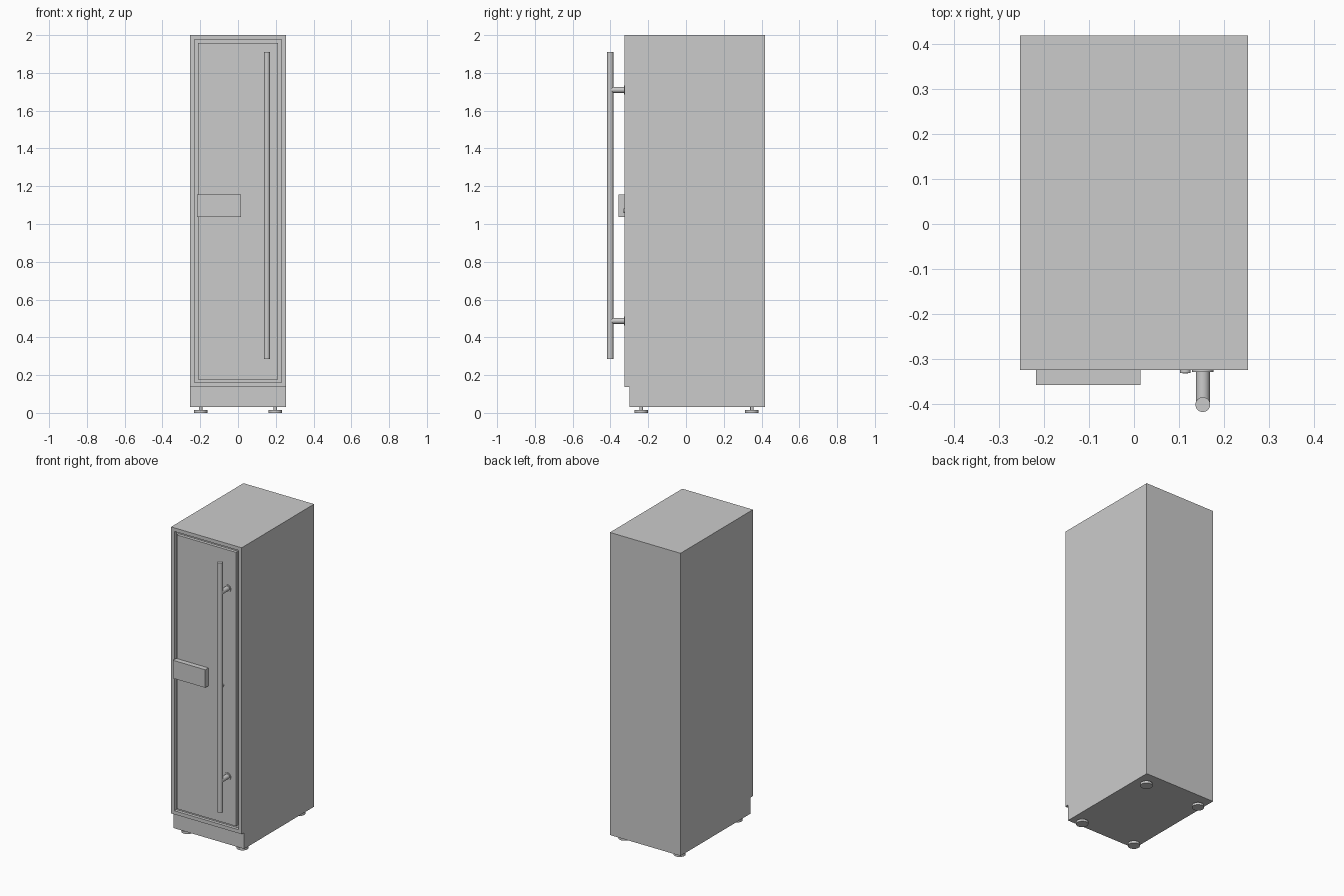
import bpy, bmesh, math

if "Cube" in bpy.data.objects:
    bpy.data.objects.remove(bpy.data.objects["Cube"])

FRONT = -0.325   # front plane of cabinet
HALF_W = 0.254


def add_box(name, lo, hi):
    bpy.ops.mesh.primitive_cube_add(size=1, location=[(a + b) / 2 for a, b in zip(lo, hi)])
    ob = bpy.context.object
    ob.name = name
    ob.scale = [b - a for a, b in zip(lo, hi)]
    bpy.ops.object.transform_apply(location=False, rotation=False, scale=True)
    return ob


def add_cylinder(name, radius, start, length, axis='Z', sides=32):
    """Cylinder growing from start along +Z, or along -Y (towards the front)."""
    x, y, z = start
    if axis == 'Z':
        loc, rot = (x, y, z + length / 2), (0, 0, 0)
    else:
        loc, rot = (x, y - length / 2, z), (math.pi / 2, 0, 0)
    bpy.ops.mesh.primitive_cylinder_add(vertices=sides, radius=radius, depth=length,
                                        location=loc, rotation=rot)
    ob = bpy.context.object
    ob.name = name
    bpy.ops.object.shade_smooth_by_angle(angle=math.radians(40))
    return ob


# Cabinet: side profile with toe kick, extruded across the width
profile = [(-0.30, 0.032), (0.419, 0.032), (0.419, 2.0),
           (FRONT, 2.0), (FRONT, 0.137), (-0.30, 0.137)]
bm = bmesh.new()
side = bm.faces.new([bm.verts.new((-HALF_W, y, z)) for y, z in profile])
ext = bmesh.ops.extrude_face_region(bm, geom=[side])
bmesh.ops.translate(bm, vec=(2 * HALF_W, 0, 0),
                    verts=[v for v in ext['geom'] if isinstance(v, bmesh.types.BMVert)])
bmesh.ops.recalc_face_normals(bm, faces=bm.faces)

# Door recess in the front face
front = min(bm.faces, key=lambda f: f.calc_center_median().y)
bmesh.ops.inset_region(bm, faces=[front], thickness=0.033)
recess = bmesh.ops.extrude_discrete_faces(bm, faces=[front])['faces'][0]
bmesh.ops.translate(bm, vec=(0, 0.02, 0), verts=recess.verts)
mesh = bpy.data.meshes.new("cabinet_body")
bm.to_mesh(mesh)
bm.free()
bpy.context.collection.objects.link(bpy.data.objects.new("cabinet_body", mesh))

# Flush door, leaving a narrow gap all round
add_box("door", (-0.213, FRONT, 0.178), (0.213, FRONT + 0.02, 1.959))

# Control panel box
add_box("control_panel", (-0.218, -0.358, 1.038), (0.015, FRONT, 1.155))

# Door handle: long bar on two posts with wall flanges
add_cylinder("handle_bar", 0.0165, (0.153, -0.4015, 0.285), 1.625)
for label, z in (("lower", 0.487), ("upper", 1.71)):
    add_cylinder(f"handle_post_{label}", 0.0155, (0.153, FRONT, z), 0.0765, 'Y')
    add_cylinder(f"handle_flange_{label}", 0.024, (0.153, FRONT, z), 0.004, 'Y')

# Lock: round barrel with a keyhole plug
add_cylinder("lock_barrel", 0.012, (0.114, FRONT, 1.07), 0.006, 'Y')
add_cylinder("lock_plug", 0.006, (0.114, FRONT, 1.07), 0.007, 'Y')

# Levelling feet: disc and stem at each corner
for row, y in (("front", -0.237), ("back", 0.349)):
    for hand, x in (("left", -0.198), ("right", 0.198)):
        add_cylinder(f"foot_pad_{row}_{hand}", 0.036, (x, y, 0), 0.015)
        add_cylinder(f"foot_stem_{row}_{hand}", 0.009, (x, y, 0.015), 0.019)
